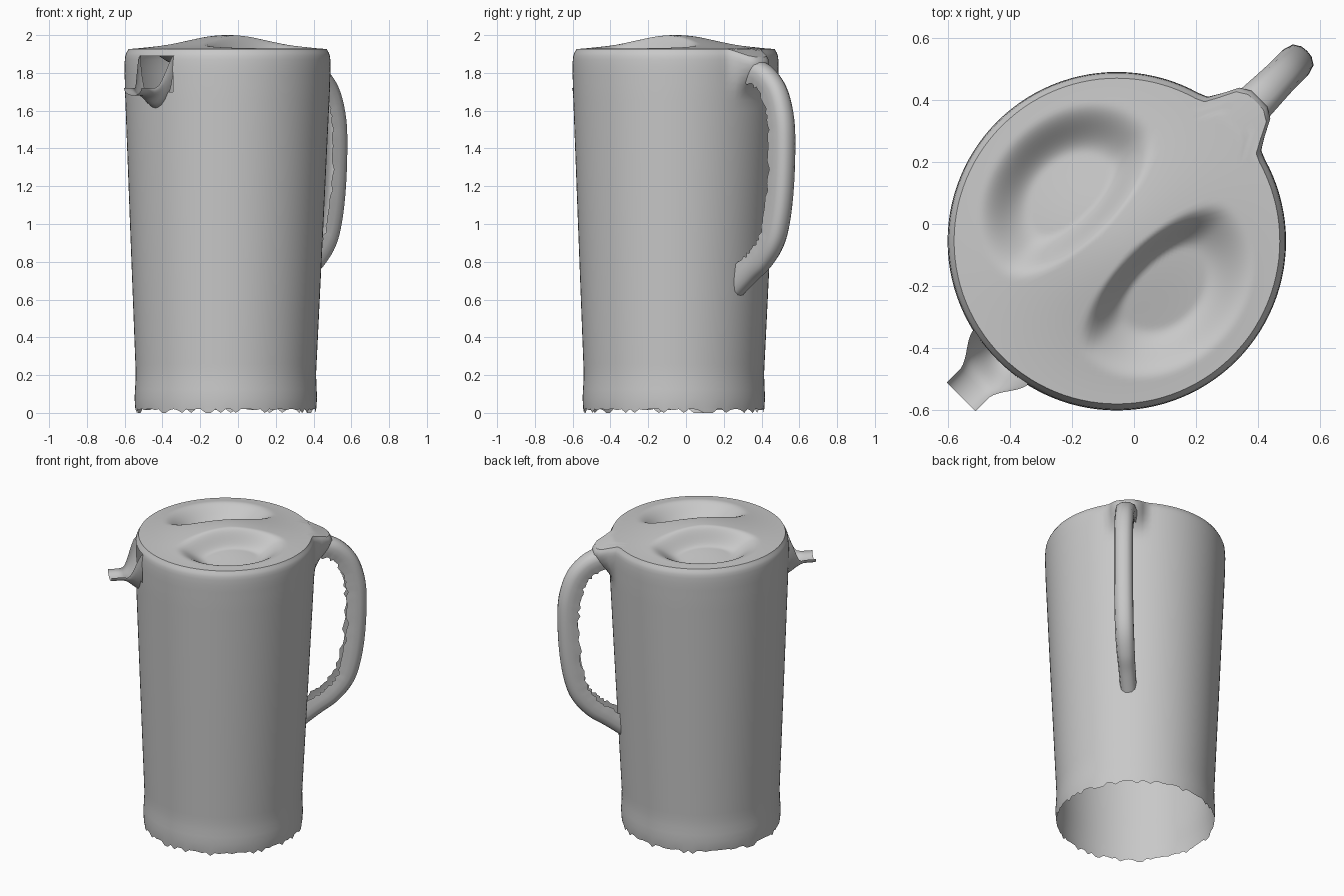
import bpy
import math
import random
from mathutils import Vector

random.seed(4)
cube = bpy.data.objects.get("Cube")
if cube:
    bpy.data.objects.remove(cube, do_unlink=True)

SEGMENTS = 112
CENTRE = -0.055
HANDLE_ANGLE = math.pi / 4
SPOUT_ANGLE = HANDLE_ANGLE + math.pi
RIM_RADIUS = 0.525

grey = bpy.data.materials.new("plain grey")
grey.use_nodes = True
GREY = (0.58, 0.58, 0.58, 1)
grey.diffuse_color = GREY
grey.node_tree.nodes["Principled BSDF"].inputs["Base Color"].default_value = GREY


def smooth(a, b, x):
    t = min(max((x - a) / (b - a), 0), 1)
    return t * t * (3 - 2 * t)


def angle_gap(a, b):
    return abs((a - b + math.pi) % (2 * math.pi) - math.pi)


def loft(name, rows, closed=False, cap=False, skip=None):
    """Skin rows of points with quads, leaving out faces that skip() picks."""
    n = len(rows[0])
    verts = [p for row in rows for p in row]
    faces = []
    for i in range(len(rows) - 1):
        for j in range(n if closed else n - 1):
            k = (j + 1) % n
            f = (i * n + j, i * n + k, (i + 1) * n + k, (i + 1) * n + j)
            mid = sum((Vector(verts[q]) for q in f), Vector()) / 4
            if not (skip and skip(mid)):
                faces.append(f)
    if cap:
        last = (len(rows) - 1) * n
        faces.append(tuple(range(last, last + n)))
    mesh = bpy.data.meshes.new(name)
    mesh.from_pydata(verts, [], faces)
    for poly in mesh.polygons:
        poly.use_smooth = True
    mesh.materials.append(grey)
    obj = bpy.data.objects.new(name, mesh)
    bpy.context.collection.objects.link(obj)
    return obj


def flare(theta):
    """Outward swelling where the rim runs into the handle."""
    return 0.11 * math.exp(-(angle_gap(theta, HANDLE_ANGLE) / 0.17) ** 4)


def lid_height(r, theta):
    u = r * math.cos(theta - HANDLE_ANGLE)
    v = abs(r * math.sin(theta - HANDLE_ANGLE))
    dome = 0.08 * math.exp(-(u / 0.34) ** 2 - (v / 0.32) ** 2)
    # Finger dents on both sides of the grip ridge, steep towards the ridge
    dv = v - 0.2
    rho = math.hypot(u / 0.34, dv / (0.145 if dv < 0 else 0.27))
    dent = 0.1 * (1 - smooth(0.45, 1, rho))
    droop = 0.35 * max(r - RIM_RADIUS, 0)
    return 1.92 + dome - dent - droop


PROFILE = [(0, 0.478), (0.08, 0.483), (0.2, 0.477), (1, 0.512), (1.7, 0.542),
           (1.85, 0.546), (1.89, 0.542), (1.91, 0.535), (1.92, RIM_RADIUS)]


def wall_radius(z):
    for (z0, r0), (z1, r1) in zip(PROFILE, PROFILE[1:]):
        if z <= z1:
            return r0 + (r1 - r0) * (z - z0) / (z1 - z0)
    return RIM_RADIUS


# Body wall: slightly tapered, open below, with a worn lower edge
angles = [2 * math.pi * j / SEGMENTS for j in range(SEGMENTS)]
levels = [0, 0.03] + [0.08 + 0.045 * i for i in range(40)] + [1.87, 1.89, 1.905, 1.914, 1.92]
wall = []
for z in levels:
    ring = []
    for a in angles:
        swell = flare(a) * smooth(1.66, 1.9, z)
        r = wall_radius(z) + swell
        height = z - 0.35 * swell
        if z == levels[-1]:
            height = lid_height(r, a)
        if z == 0:
            height = random.choice((0, 0.014, 0.02, 0.02))
        lean = CENTRE - 0.01 * (1 - z / 1.92)
        ring.append((lean + r * math.cos(a), lean + r * math.sin(a), height))
    wall.append(ring)


def in_spout_opening(p):
    a = math.atan2(p.y - CENTRE, p.x - CENTRE)
    return angle_gap(a, SPOUT_ANGLE) < 0.2 and 1.7 < p.z < 1.885


loft("jug_body", wall, closed=True, skip=in_spout_opening)

# Lid: dome with a grip ridge and two dents
lid = []
for i in range(48):
    ring = []
    for a in angles:
        r = (RIM_RADIUS + flare(a)) * (1 - i / 48.3)
        ring.append((CENTRE + r * math.cos(a), CENTRE + r * math.sin(a), lid_height(r, a)))
    lid.append(ring)
loft("lid", lid, closed=True, cap=True)


def place(angle, r, w, z):
    """Point at distance r along a direction, w to its side."""
    c, s = math.cos(angle), math.sin(angle)
    return (CENTRE + r * c - w * s, CENTRE + r * s + w * c, z)


def spline(points, steps):
    pts = [Vector(p) for p in points]
    pts = [2 * pts[0] - pts[1]] + pts + [2 * pts[-1] - pts[-2]]
    out = []
    for a, b, c, d in zip(pts, pts[1:], pts[2:], pts[3:]):
        for k in range(steps):
            t = k / steps
            out.append(0.5 * (2 * b + (c - a) * t + (2 * a - 5 * b + 4 * c - d) * t ** 2
                              + (3 * b - a - 3 * c + d) * t ** 3))
    return out + [pts[-2]]


# Handle: strap with a U section, hollow towards the body
path = spline([(0.5, 1.905), (0.6, 1.875), (0.71, 1.825), (0.8, 1.73), (0.85, 1.6),
               (0.867, 1.45), (0.857, 1.2), (0.825, 1.0), (0.775, 0.87),
               (0.685, 0.765), (0.585, 0.695), (0.47, 0.61)], 6)
half = [(0, 0), (0.025, 0.003), (0.05, 0.018), (0.06, 0.05), (0.058, 0.085), (0.05, 0.125)]
section = [(-w, d) for w, d in reversed(half[1:])] + half
rows = []
for i, p in enumerate(path):
    f = i / (len(path) - 1)
    tangent = (path[min(i + 1, len(path) - 1)] - path[max(i - 1, 0)]).normalized()
    inward = Vector((tangent.y, -tangent.x))
    width = 1.15 - 0.2 * smooth(0, 0.3, f) - 0.12 * smooth(0.7, 1, f)
    row = []
    for j, (w, d) in enumerate(section):
        if j in (0, len(section) - 1):
            d += random.uniform(-0.012, 0.008)
        q = p + inward * d
        row.append(place(HANDLE_ANGLE, q.x, w * width, q.y))
    rows.append(row)
loft("handle", rows)

# Spout: open trough narrowing to a small lip
rows = []
for i in range(13):
    t = i / 12
    top = 1.895 - 0.175 * smooth(0, 0.5, t)
    floor = 1.61 + 0.07 * smooth(0, 0.6, t)
    hw = 0.125 - 0.06 * smooth(0, 0.7, t)
    row = []
    for j in range(17):
        a = math.pi * j / 16
        z = top - (top - floor) * math.sin(a)
        row.append(place(SPOUT_ANGLE, 0.525 + 0.185 * t, -hw * math.cos(a), z))
    rows.append(row)
loft("spout", rows)
